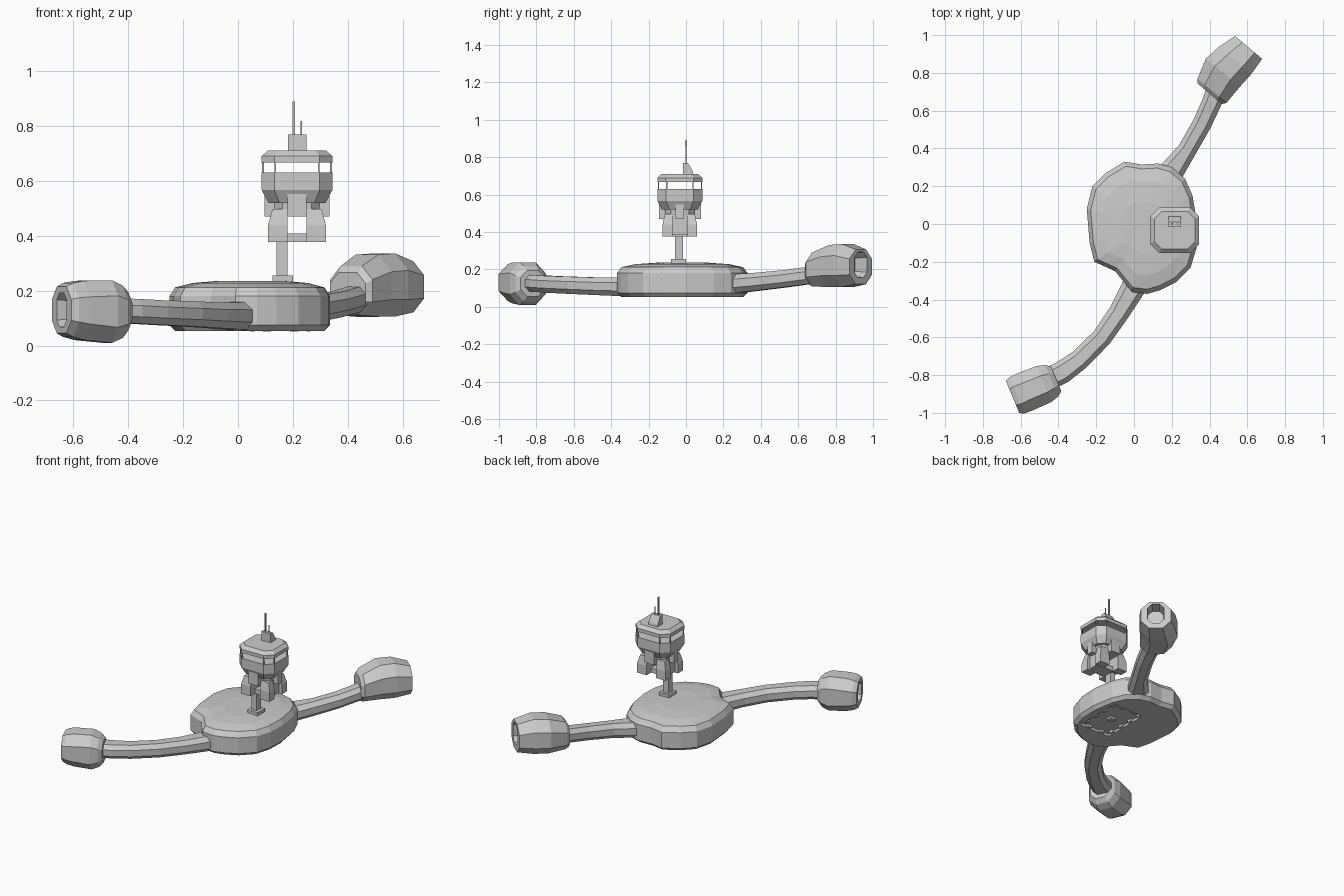
import bpy, bmesh, math
from mathutils import Vector

if "Cube" in bpy.data.objects:
    bpy.data.objects.remove(bpy.data.objects["Cube"])


def skin(name, rings):
    """Skin a list of equal-length point rings into a closed flat-shaded mesh."""
    bm = bmesh.new()
    vr = [[bm.verts.new(p) for p in r] for r in rings]
    n = len(rings[0])
    for a, b in zip(vr, vr[1:]):
        for i in range(n):
            j = (i + 1) % n
            bm.faces.new((a[i], a[j], b[j], b[i]))
    bm.faces.new(vr[0][::-1])
    bm.faces.new(vr[-1])
    bmesh.ops.recalc_face_normals(bm, faces=bm.faces)
    me = bpy.data.meshes.new(name)
    bm.to_mesh(me)
    bm.free()
    ob = bpy.data.objects.new(name, me)
    bpy.context.collection.objects.link(ob)
    return ob


def octagon(hx, hy, c):
    return [(hx - c, -hy), (hx, -hy + c), (hx, hy - c), (hx - c, hy),
            (-hx + c, hy), (-hx, hy - c), (-hx, -hy + c), (-hx + c, -hy)]


def stack(name, cx, cy, levels):
    """Vertical chamfered block; levels are (z, half x, half y, chamfer)."""
    return skin(name, [[(cx + x, cy + y, z) for x, y in octagon(hx, hy, c)]
                       for z, hx, hy, c in levels])


def box(name, x0, x1, y0, y1, z0, z1):
    q = [(x0, y0), (x1, y0), (x1, y1), (x0, y1)]
    return skin(name, [[(x, y, z) for x, y in q] for z in (z0, z1)])


def loft(name, secs, direction=None):
    """Octagonal tube; sections are (x, y, z, half width, half height)."""
    rings = []
    for i, (x, y, z, w, h) in enumerate(secs):
        a, b = secs[max(i - 1, 0)], secs[min(i + 1, len(secs) - 1)]
        d = Vector(direction or (b[0] - a[0], b[1] - a[1])).normalized()
        rings.append([(x + d.y * u, y - d.x * u, z + v)
                      for u, v in octagon(w, h, 0.55 * min(w, h))])
    return skin(name, rings)


def pod(name, start, d, secs):
    """Hollow-ended pod; sections are (distance, side shift, z, half w, half h)."""
    d = Vector(d).normalized()
    loft(name, [(start[0] + d.x * s - d.y * o, start[1] + d.y * s + d.x * o, z, w, h)
                for s, o, z, w, h in secs], d)


# Main rounded hull
outline = [(-.05, .33), (-.15, .27), (-.22, .20), (-.25, .08), (-.235, -.1),
           (-.21, -.20), (-.1, -.25), (-.01, -.36), (.07, -.37), (.14, -.35),
           (.22, -.31), (.30, -.23), (.33, -.13), (.335, 0), (.31, .15),
           (.27, .24), (.20, .30), (.13, .32), (.04, .315)]
c = Vector((.05, -.02))
rings = []
for z, s in [(.053, .93), (.075, 1), (.18, 1), (.212, .93), (.228, .72), (.236, .4)]:
    rings.append([(c.x + (x - c.x) * s, c.y + (y - c.y) * s, z) for x, y in outline])
hull = skin("hull", rings)

# Recessed hatch on the underside, with lugs around its rim
cutter = box("hatch_cutter", .04, .27, -.20, .13, .0, .07)
cutter.hide_render = True
cutter.hide_viewport = False
cutter.display_type = 'WIRE'
m = hull.modifiers.new("hatch", 'BOOLEAN')
m.operation, m.solver, m.object = 'DIFFERENCE', 'EXACT', cutter
for i in range(4):
    y = -.165 + i * .087
    for x in (.045, .25):
        box("hatch_lug", x, x + .015, y, y + .03, .052, .072)
for x in (.09, .19):
    for y in (-.197, .112):
        box("hatch_lug", x, x + .03, y, y + .015, .052, .072)
box("hatch_plate", .135, .175, -.055, -.015, .055, .072)

# Curved arms
loft("back_arm", [(.13, .17, .125, .09, .06), (.20, .28, .125, .065, .05),
                  (.28, .39, .135, .05, .048), (.36, .53, .15, .05, .046),
                  (.41, .64, .165, .052, .046), (.45, .74, .175, .055, .046)])
loft("front_arm", [(.05, -.22, .11, .08, .055), (-.01, -.35, .108, .063, .05),
                   (-.08, -.47, .11, .055, .047), (-.17, -.60, .115, .053, .046),
                   (-.29, -.72, .12, .055, .045), (-.38, -.785, .125, .06, .045),
                   (-.47, -.83, .128, .06, .045)])

# Pods at the arm ends, open on the outer side
pod("back_pod", (.40, .69), (.645, .764),
    [(0, 0, .192, .085, .075), (.02, .0, .20, .10, .09), (.13, .018, .218, .117, .113),
     (.22, .01, .221, .112, .115), (.32, 0, .214, .094, .093),
     (.32, 0, .225, .052, .068), (.24, 0, .225, .048, .062)])
pod("front_pod", (-.412, -.82), (-.92, -.385),
    [(0, 0, .125, .07, .07), (.025, .0, .123, .09, .095), (.07, 0, .124, .103, .114),
     (.18, 0, .128, .106, .108), (.225, 0, .13, .104, .098), (.25, 0, .13, .092, .085),
     (.25, 0, .13, .046, .062), (.17, 0, .13, .042, .055)])

# Tower stem
tx, ty = .215, -.033
box("stem_base", .125, .20, -.08, .0, .22, .255)
box("stem", .14, .18, -.06, -.015, .25, .40)

# Four tapered legs with side links under the cabin
for sx in (-1, 1):
    for sy in (-1, 1):
        def foot(o, p, z):
            xs, ys = (.035, o), (.038, p)
            return [(tx + sx * xs[a], ty + sy * ys[b], z)
                    for a, b in ((0, 0), (1, 0), (1, 1), (0, 1))]
        skin("tower_leg", [foot(.105, .092, .377), foot(.105, .092, .44),
                           foot(.09, .08, .497)])
    x0, x1 = sorted((tx + sx * .035, tx + sx * .085))
    box("leg_link", x0, x1, ty - .04, ty + .04, .385, .49)
    # Struts running up onto the cabin sides
    x0, x1 = sorted((tx + sx * .05, tx + sx * .118))
    box("side_strut", x0, x1, ty - .022, ty + .022, .47, .58)
    y0, y1 = sorted((ty + sx * .04, ty + sx * .112))
    box("front_strut", tx - .035, tx + .035, y0, y1, .47, .58)
box("leg_floor", tx - .037, tx + .037, ty - .045, ty + .045, .377, .408)
stack("tower_core", tx, ty, [(.47, .08, .075, .03), (.535, .085, .08, .03)])

# Control cabin: bowl, open window band with corner posts, roof
stack("cabin_bowl", tx, ty, [(.52, .104, .095, .04), (.567, .129, .12, .047),
                             (.63, .129, .12, .047)])
for x, y in octagon(.124, .115, .045):
    box("window_post", tx + x - .003, tx + x + .003, ty + y - .003, ty + y + .003, .62, .68)
stack("cabin_roof", tx, ty, [(.667, .129, .12, .047), (.69, .129, .12, .047),
                             (.71, .107, .099, .038)])

# Roof housing and antennas
skin("roof_housing", [[(x, y, z) for x, y in ((.183, -.015), (.25, -.015), (.25, b), (.183, b))]
                      for z, b in ((.705, .04), (.725, .036), (.77, .01))])
box("antenna_tall", .199, .207, -.004, .004, .765, .86)
box("antenna_tip", .1985, .2075, -.006, .006, .86, .89)
box("antenna_short", .228, .233, -.003, .002, .765, .818)
